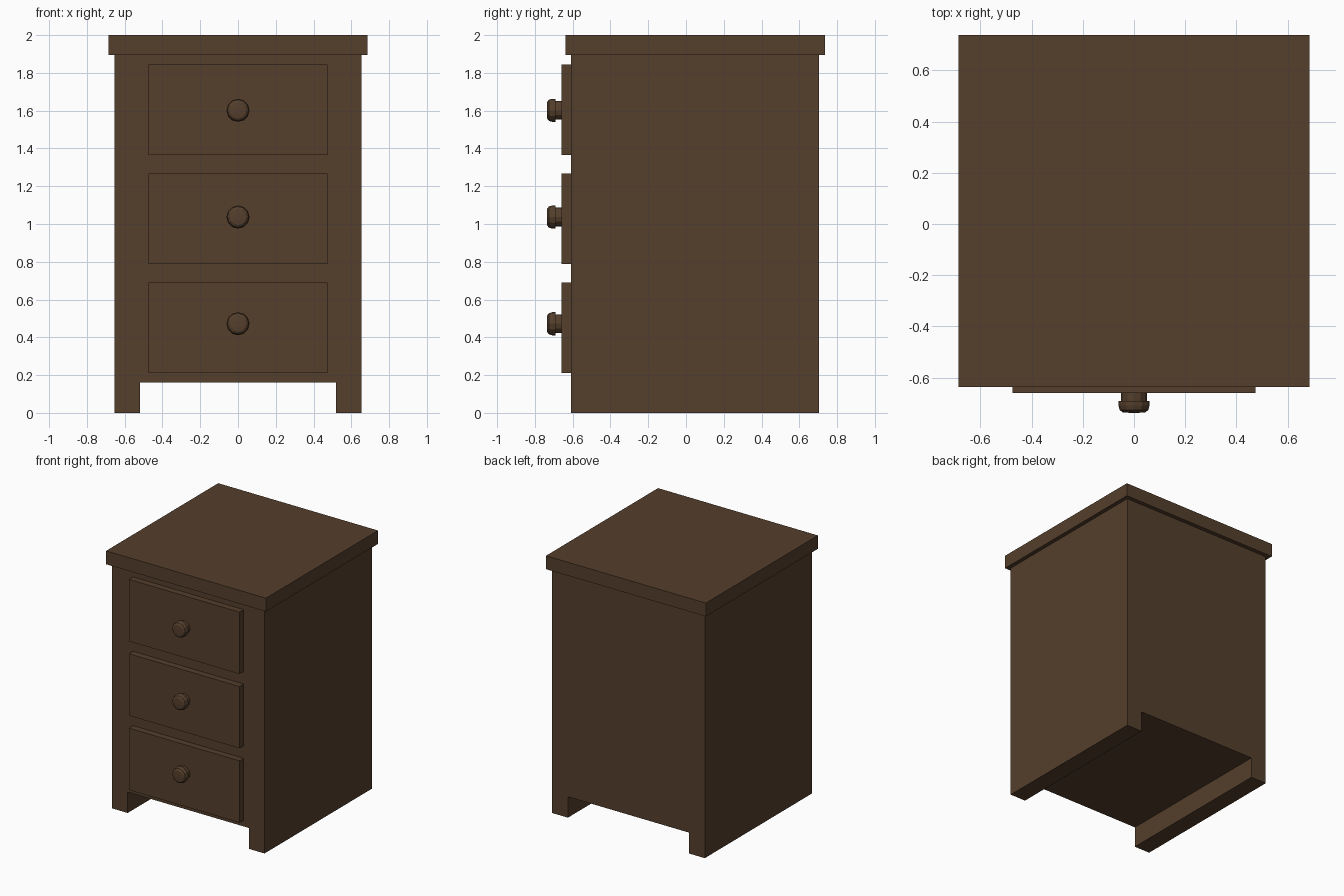
import bpy, bmesh, math

if "Cube" in bpy.data.objects:
    bpy.data.objects.remove(bpy.data.objects["Cube"])

wood = bpy.data.materials.new("dark brown wood")
wood.diffuse_color = (0.089, 0.049, 0.025, 1)
wood.use_nodes = True
wood.node_tree.nodes["Principled BSDF"].inputs["Base Color"].default_value = wood.diffuse_color


def make_object(name, bm):
    bmesh.ops.recalc_face_normals(bm, faces=bm.faces[:])
    mesh = bpy.data.meshes.new(name)
    bm.to_mesh(mesh)
    bm.free()
    mesh.materials.append(wood)
    ob = bpy.data.objects.new(name, mesh)
    bpy.context.collection.objects.link(ob)
    return ob


def prism(name, outline, y0, y1):
    """Extrude an x-z outline from y0 to y1."""
    bm = bmesh.new()
    face = bm.faces.new([bm.verts.new((x, y0, z)) for x, z in outline])
    ext = bmesh.ops.extrude_face_region(bm, geom=[face])
    moved = [v for v in ext["geom"] if isinstance(v, bmesh.types.BMVert)]
    bmesh.ops.translate(bm, verts=moved, vec=(0, y1 - y0, 0))
    return make_object(name, bm)


def rect(w, z0, z1):
    return [(-w, z0), (w, z0), (w, z1), (-w, z1)]


def knob(name, z, sides=12):
    """Turned knob: narrow stem with a rounded head, along -y."""
    profile = [(0.05, -0.655), (0.05, -0.692), (0.061, -0.692),
               (0.061, -0.708), (0.056, -0.726), (0.044, -0.735), (0.02, -0.737)]
    bm = bmesh.new()
    rings = []
    for r, y in profile:
        angles = [2 * math.pi * i / sides for i in range(sides)]
        rings.append([bm.verts.new((r * math.cos(a), y, z + r * math.sin(a))) for a in angles])
    for a, b in zip(rings, rings[1:]):
        for i in range(sides):
            j = (i + 1) % sides
            bm.faces.new((a[i], a[j], b[j], b[i]))
    bm.faces.new(rings[0])
    bm.faces.new(rings[-1])
    return make_object(name, bm)


# Cabinet body with the through-notch that leaves two side runners
prism("cabinet_body", [(-0.655, 0), (-0.52, 0), (-0.52, 0.162), (0.52, 0.162),
                       (0.52, 0), (0.655, 0), (0.655, 1.896), (-0.655, 1.896)], -0.61, 0.705)

# Overhanging top
prism("table_top", rect(0.686, 1.896, 2.0), -0.637, 0.737)

# Drawer fronts and knobs
for i in range(3):
    z0 = 0.21 + 0.577 * i
    prism(f"drawer_front_{i + 1}", rect(0.475, z0, z0 + 0.48), -0.66, -0.605)
    knob(f"drawer_knob_{i + 1}", 0.472 + 0.565 * i)
